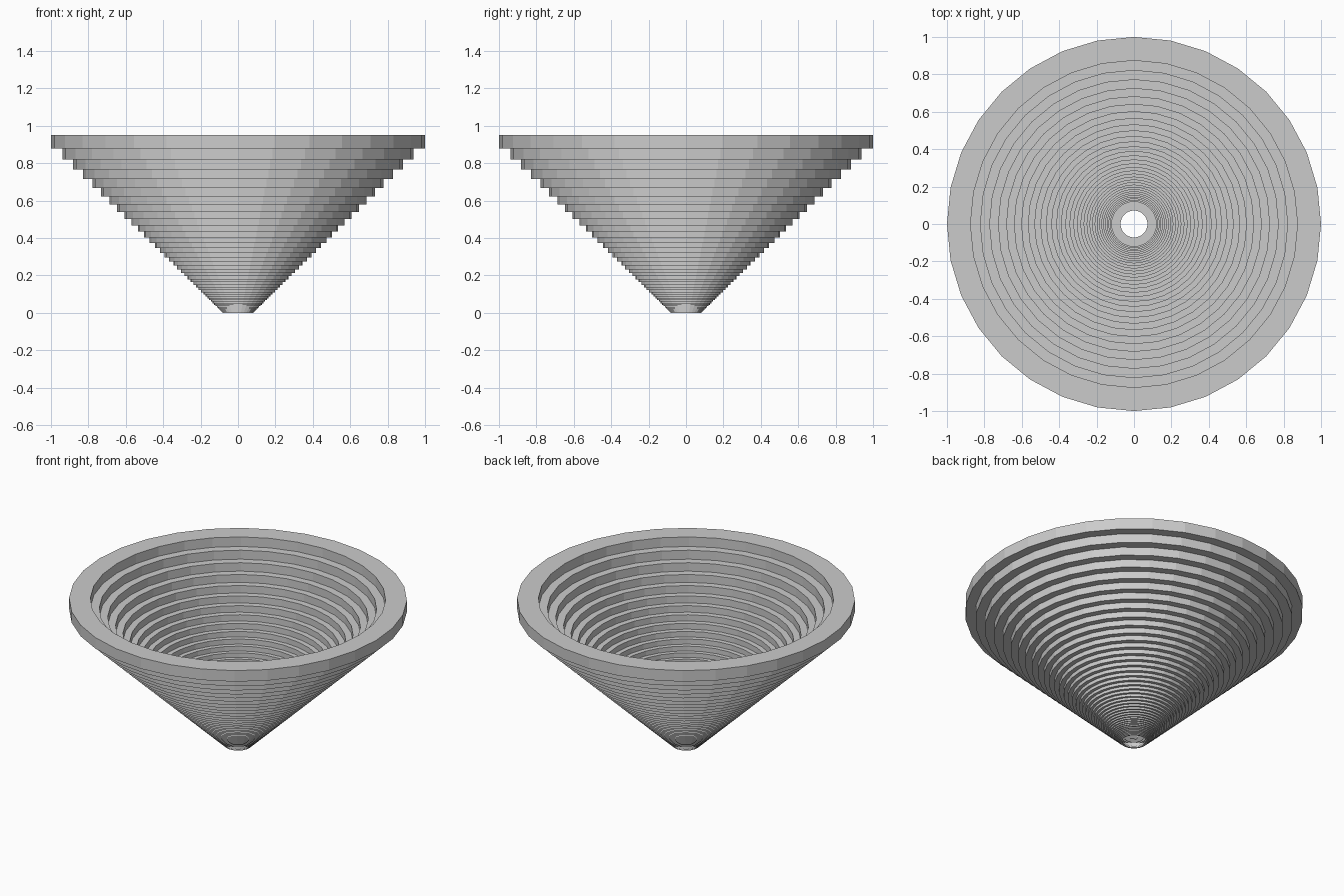
import bpy, bmesh
from math import cos, sin, pi

if "Cube" in bpy.data.objects:
    bpy.data.objects.remove(bpy.data.objects["Cube"])

SIDES, COUNT, RATIO = 32, 41, 0.9395
INNER, HEIGHT = 0.874, 0.072      # relative to each ring's outer radius
TOP = 0.95
R_MIN = RATIO ** (COUNT - 1)
SLOPE = (TOP - HEIGHT) / (1 - R_MIN)


def ring(name, r, z0, h):
    """Flat-faced square-section ring."""
    bm = bmesh.new()
    section = [(r, z0), (r, z0 + h), (r * INNER, z0 + h), (r * INNER, z0)]
    loops = []
    for i in range(SIDES):
        a = 2 * pi * i / SIDES
        loops.append([bm.verts.new((p * cos(a), p * sin(a), z)) for p, z in section])
    for i in range(SIDES):
        a, b = loops[i], loops[(i + 1) % SIDES]
        for j in range(4):
            k = (j + 1) % 4
            bm.faces.new((a[j], b[j], b[k], a[k]))
    bmesh.ops.recalc_face_normals(bm, faces=bm.faces)
    me = bpy.data.meshes.new(name)
    bm.to_mesh(me)
    bm.free()
    bpy.context.collection.objects.link(bpy.data.objects.new(name, me))


# Shrinking rings stacked into a funnel, rim first
for n in range(COUNT):
    r = RATIO ** n
    ring(f"funnel_ring_{n + 1:02d}", r, SLOPE * (r - R_MIN), HEIGHT * r)
